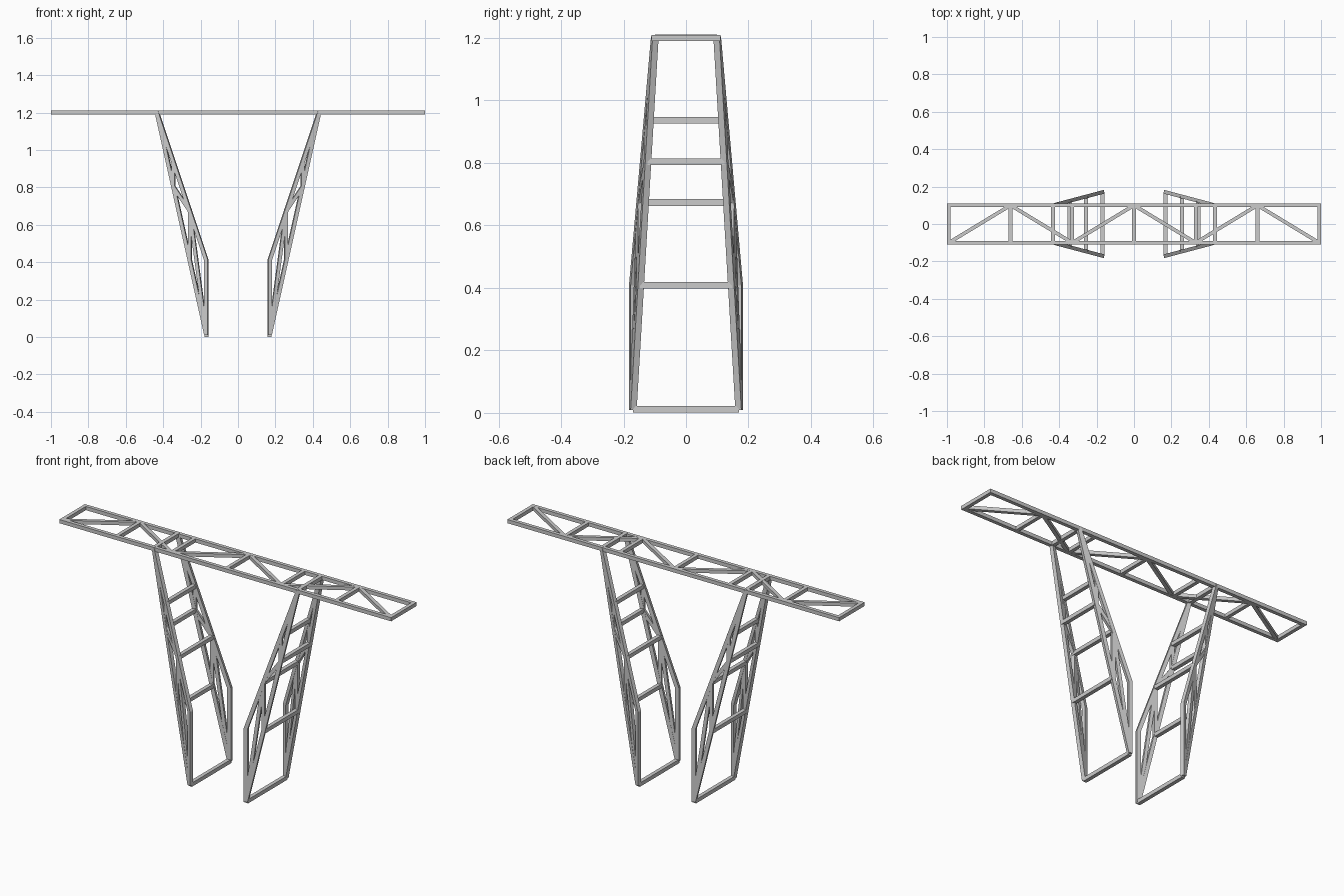
import bpy, bmesh
from mathutils import Vector, Matrix

if "Cube" in bpy.data.objects:
    bpy.data.objects.remove(bpy.data.objects["Cube"])

W = 0.02          # bar thickness


def add_bar(bm, a, b, side, w=W, ext=0.0):
    """Square bar from a to b with one pair of faces square to 'side'."""
    a, b = Vector(a), Vector(b)
    d = (b - a).normalized()
    s = Vector(side)
    s = (s - d * s.dot(d)).normalized()
    t = d.cross(s)
    rot = Matrix((s, t, d)).transposed().to_4x4()
    mat = (Matrix.Translation((a + b) / 2) @ rot
           @ Matrix.Diagonal((w, w, (b - a).length + 2 * ext, 1)))
    bmesh.ops.create_cube(bm, size=1, matrix=mat)


def make_object(name, bars, side, w=W, ext=0.0, mirror=None):
    bm = bmesh.new()
    for a, b in bars:
        add_bar(bm, a, b, side, w, ext)
    me = bpy.data.meshes.new(name)
    bm.to_mesh(me)
    bm.free()
    ob = bpy.data.objects.new(name, me)
    bpy.context.collection.objects.link(ob)
    if mirror:
        mod = ob.modifiers.new("mirror", 'MIRROR')
        mod.use_axis = mirror
    return ob


# Top truss: long rails, cross bars and zigzag diagonals
Z, L, Y = 1.2, 0.99, 0.1
up = (0, 0, 1)
xs = [-L + i * L / 3 for i in range(7)]
make_object("top_rails", [((-L, y, Z), (L, y, Z)) for y in (-Y, Y)], up, ext=0.01)
make_object("top_end_bars", [((x, -Y, Z), (x, Y, Z)) for x in (-L, L)], up, ext=0.01)
make_object("top_cross_bars", [((x, -Y, Z), (x, Y, Z)) for x in xs[1:-1]], up)
zig = [(x, -Y if i % 2 == 0 else Y, Z) for i, x in enumerate(xs)]
make_object("top_diagonals", list(zip(zig, zig[1:])), up, w=0.019)

# Leg side frames: straight outer chord, cranked inner chord
foot = Vector((0.169, 0.17, 0.012))
knee = Vector((0.169, 0.17, 0.41))
head = Vector((0.433, 0.1, Z))
outer = [foot.lerp(head, t) for t in (1 / 3, 2 / 3)]
inner = [knee.lerp(head, t) for t in (1 / 3, 2 / 3)]
normal = (head - foot).cross(Vector(up))
both = (True, True, False)
make_object("leg_outer_chords", [(foot, head)], normal, mirror=both)
make_object("leg_inner_chords", [(foot, knee), (knee, head)], normal, mirror=both, ext=0.002)

# Leg webs: uprights and diagonals between the chords
make_object("leg_web_uprights", list(zip(outer, inner)), normal, w=0.018, mirror=both)
make_object("leg_web_diagonals", [(foot, inner[0]), (inner[0], outer[1]), (outer[1], head)],
            normal, w=0.018, mirror=both)

# Rungs joining the front and back side frames
rungs = [(p, (p.x, -p.y, p.z)) for p in [foot, head] + outer + inner]
make_object("leg_rungs", rungs, up, w=0.021, mirror=(True, False, False))
